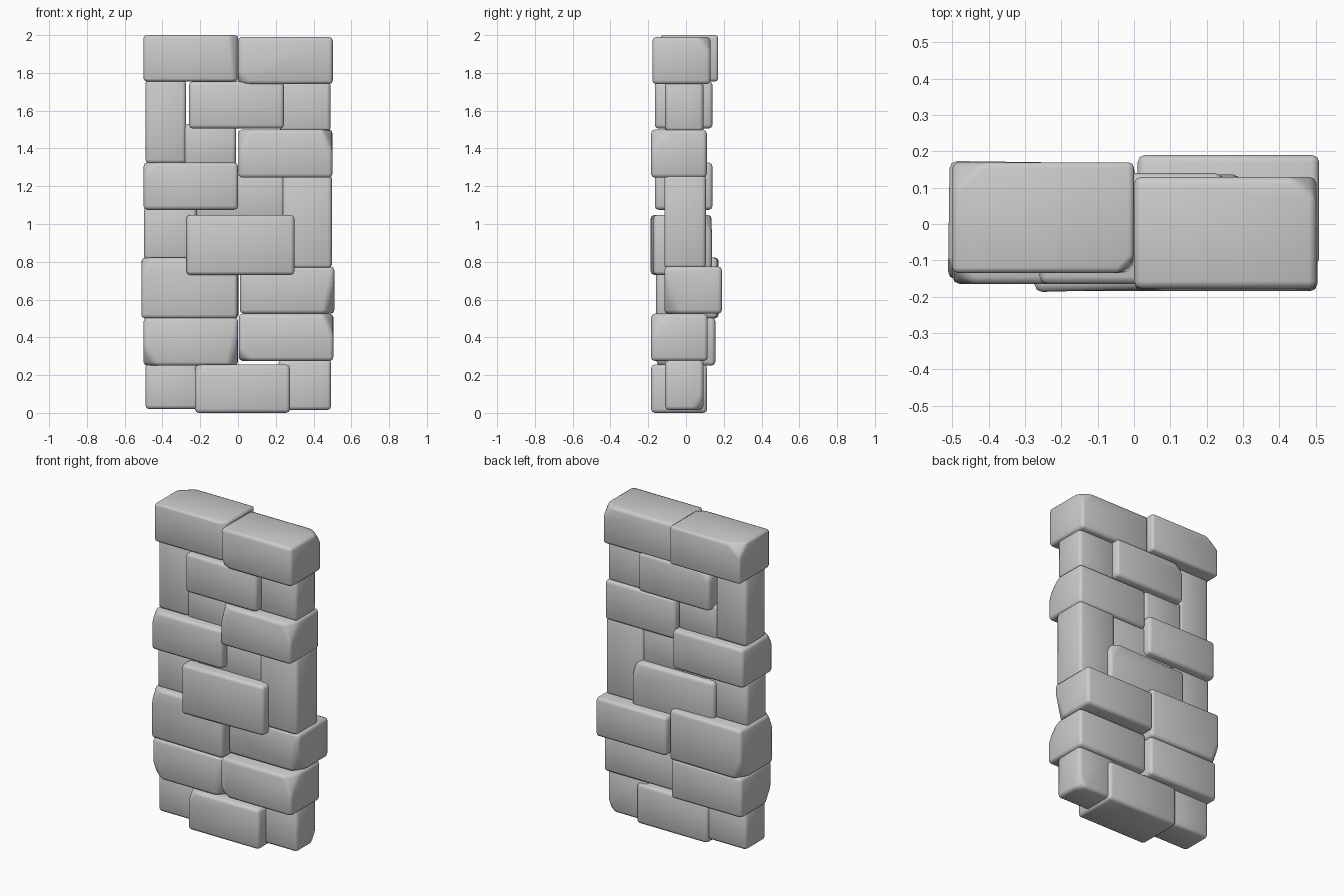
import bpy, bmesh, math
from mathutils import Vector, Matrix

if "Cube" in bpy.data.objects:
    bpy.data.objects.remove(bpy.data.objects["Cube"])

def brick(name, x, y, z, bevel=0.02, chips=(), yaw=0):
    """Box from ranges, with chipped corners and softened edges."""
    lo, hi = Vector((x[0], y[0], z[0])), Vector((x[1], y[1], z[1]))
    c, s = (lo + hi) / 2, hi - lo
    bm = bmesh.new()
    bmesh.ops.create_cube(bm, size=1)
    bmesh.ops.scale(bm, vec=s, verts=bm.verts)
    # slice each chipped corner; legs are the cut lengths along x, y, z
    for sign, legs in chips:
        corner = Vector([sign[i] * s[i] / 2 for i in range(3)])
        no = Vector([sign[i] / legs[i] for i in range(3)])
        pt = corner - Vector((sign[0] * legs[0], 0, 0))
        bmesh.ops.bisect_plane(bm, geom=bm.verts[:] + bm.edges[:] + bm.faces[:],
                               plane_co=pt, plane_no=no.normalized(), clear_outer=True)
        bmesh.ops.holes_fill(bm, edges=[e for e in bm.edges if e.is_boundary], sides=0)
    bmesh.ops.recalc_face_normals(bm, faces=bm.faces)
    bmesh.ops.rotate(bm, verts=bm.verts, cent=(0, 0, 0),
                     matrix=Matrix.Rotation(math.radians(yaw), 3, 'Z'))
    me = bpy.data.meshes.new(name)
    bm.to_mesh(me)
    bm.free()
    ob = bpy.data.objects.new(name, me)
    ob.location = c
    bpy.context.collection.objects.link(ob)
    for p in me.polygons:
        p.use_smooth = True
    m = ob.modifiers.new("soft_edges", 'BEVEL')
    m.width, m.segments = bevel, 2
    m.limit_method, m.angle_limit = 'ANGLE', math.radians(15)
    return ob

# protruding stones, top to bottom
brick("top_left_stone", (-.5, 0), (-.135, .17), (1.755, 2), chips=[
    ((1, -1, 1), (.04, .04, .5)), ((-1, 1, 1), (.09, .08, .07))])
brick("top_right_stone", (0, .502), (-.178, .13), (1.74, 1.99), chips=[
    ((1, 1, 1), (.07, .06, .08)), ((-1, -1, -1), (.06, .04, .06))])
brick("upper_middle_stone", (-.26, .243), (-.165, .14), (1.505, 1.755), chips=[
    ((-1, 1, 1), (.06, .05, .06))])
brick("upper_right_stone", (.002, .5), (-.185, .11), (1.245, 1.5), chips=[
    ((-1, -1, 1), (.07, .05, .12)), ((1, -1, 1), (.05, .1, .12))])
brick("mid_left_stone", (-.5, 0), (-.165, .14), (1.075, 1.325), chips=[
    ((-1, -1, 1), (.06, .05, .07))])
brick("large_middle_stone", (-.277, .295), (-.18, .13), (.73, 1.048), chips=[
    ((1, 1, 1), (.07, .06, .1))], yaw=1.5)
brick("lower_left_stone", (-.51, 0), (-.155, .17), (.5, .822), chips=[
    ((-1, -1, 1), (.06, .05, .09)), ((-1, 1, -1), (.05, .08, .12))], yaw=-.8)
brick("lower_right_stone", (.01, .51), (-.115, .19), (.525, .775), chips=[
    ((1, -1, -1), (.05, .08, .2)), ((-1, -1, 1), (.06, .05, .06))])
brick("base_left_stone", (-.5, 0), (-.155, .155), (.25, .505), chips=[
    ((1, -1, -1), (.05, .06, .18)), ((-1, -1, -1), (.07, .06, .1))])
brick("base_right_stone", (.004, .505), (-.185, .115), (.275, .525), chips=[
    ((1, -1, 1), (.05, .1, .12)), ((-1, -1, -1), (.06, .05, .06))])
brick("bottom_middle_stone", (-.228, .275), (-.185, .112), (0, .256), chips=[
    ((-1, -1, 1), (.05, .05, .07))])

# recessed filler stones
fill = (-.11, .092)
brick("upper_left_filler", (-.49, -.275), fill, (1.32, 1.765))
brick("upper_inner_filler", (-.285, -.01), fill, (1.31, 1.53))
brick("upper_right_filler", (.22, .49), fill, (1.49, 1.755))
brick("mid_right_filler", (.235, .497), (-.115, .105), (.765, 1.26))
brick("mid_inner_filler", (-.22, .245), fill, (1.02, 1.26))
brick("mid_left_filler", (-.498, -.22), fill, (.81, 1.09))
brick("bottom_left_filler", (-.49, -.2), fill, (.02, .265))
brick("bottom_right_filler", (.215, .493), fill, (.015, .285), chips=[
    ((1, 1, -1), (.05, .05, .08))])
